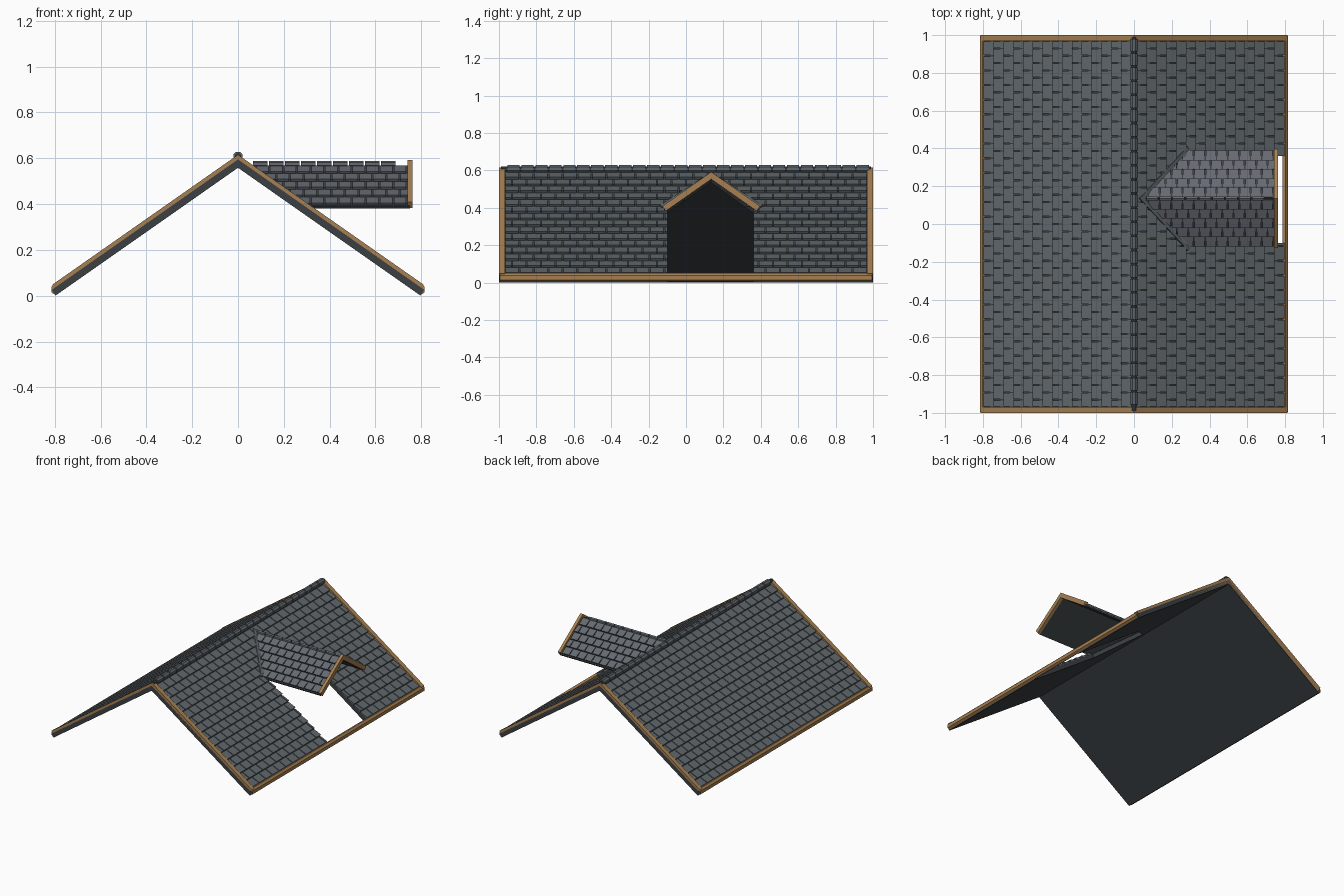
import bpy, bmesh, math
from mathutils import Vector

if "Cube" in bpy.data.objects:
    bpy.data.objects.remove(bpy.data.objects["Cube"])

A = math.radians(35)
SIN, COS, TAN = math.sin(A), math.cos(A), math.tan(A)
RIDGE_Z = 0.59                  # main roof centre line at the ridge
DORM_Y, DORM_Z = 0.135, 0.572   # dormer ridge line
HOLE = (-0.10, 0.36)            # opening under the dormer
HOLE_TOP, HOLE_SHOULDER = 0.061, 0.345


def material(name, rgb):
    m = bpy.data.materials.new(name)
    m.diffuse_color = (*rgb, 1)
    m.use_nodes = True
    m.node_tree.nodes["Principled BSDF"].inputs["Base Color"].default_value = m.diffuse_color
    return m


SLATE = material("slate", (0.115, 0.133, 0.146))
LIGHT = material("dormer slate", (0.132, 0.144, 0.166))
DARK = material("dark underlay", (0.044, 0.051, 0.057))
WOOD = material("wood", (0.38, 0.215, 0.085))


# Slope frames: u runs along the ridge, s down the slope, n out of it
def main_frame(side):
    return lambda u, s, n: Vector((side * (s * COS + n * SIN), u,
                                   RIDGE_Z - s * SIN + n * COS))


def dormer_frame(side):
    return lambda u, s, n: Vector((u, DORM_Y + side * (s * COS + n * SIN),
                                   DORM_Z - s * SIN + n * COS))


def loft(bm, a, b):
    """Solid between two matching outlines."""
    va, vb = [bm.verts.new(p) for p in a], [bm.verts.new(p) for p in b]
    bm.faces.new(va)
    bm.faces.new(vb[::-1])
    k = len(va)
    for i in range(k):
        j = (i + 1) % k
        bm.faces.new((va[j], va[i], vb[i], vb[j]))


def plate(bm, frame, outline, n0, n1):
    """Flat plate from a (u, s) outline, mitred where it meets the ridge."""
    def ring(n):
        return [frame(u, -n * TAN if s == 0 else s, n) for u, s in outline]
    loft(bm, ring(n0), ring(n1))


def rect(u0, u1, s0, s1):
    return [(u0, s0), (u1, s0), (u1, s1), (u0, s1)]


def finish(bm, name, mat):
    bmesh.ops.recalc_face_normals(bm, faces=bm.faces[:])
    me = bpy.data.meshes.new(name)
    bm.to_mesh(me)
    bm.free()
    me.materials.append(mat)
    ob = bpy.data.objects.new(name, me)
    bpy.context.collection.objects.link(ob)
    return ob


def tile(bm, frame, u0, u1, s0, s1, low, high, base):
    """Wedge slate, thicker at its lower edge."""
    top = [frame(u0, s0, low), frame(u1, s0, low),
           frame(u1, s1, high), frame(u0, s1, high)]
    bot = [frame(u, s, base) for u, s in rect(u0, u1, s0, s1)]
    loft(bm, bot, top)


def courses(bm, frame, u0, u1, s0, s1, rows, width, levels, hole=None):
    """Staggered rows of slates, leaving out an optional opening."""
    step, gap = (s1 - s0) / rows, 0.0065
    for r in range(rows):
        a, b = s0 + r * step, s0 + (r + 1) * step - gap
        spans = [(u0, u1)]
        if hole:
            h = hole((a + b) / 2)
            if h:
                spans = [(u0, h[0]), (h[1], u1)]
        start = u0 - (width / 2 if r % 2 else 0)
        for k in range(int((u1 - u0) / width) + 2):
            t0, t1 = start + k * width, start + (k + 1) * width - gap
            for lo, hi in spans:
                c0, c1 = max(t0, lo), min(t1, hi)
                if c1 - c0 > 0.008:
                    tile(bm, frame, c0, c1, a, b, *levels)


def opening(s):
    if s < HOLE_TOP:
        return None
    f = min(1, (s - HOLE_TOP) / (HOLE_SHOULDER - HOLE_TOP))
    return (DORM_Y + (HOLE[0] - DORM_Y) * f, DORM_Y + (HOLE[1] - DORM_Y) * f)


def rod(bm, axis, t0, t1, centre, r, sides=8):
    """Faceted bar along x or y."""
    rings = []
    for t in (t0, t1):
        ring = []
        for i in range(sides):
            g = 2 * math.pi * (i + 0.5) / sides
            c, z = centre[0] + r * math.cos(g), centre[1] + r * math.sin(g)
            ring.append(Vector((t, c, z)) if axis == "x" else Vector((c, t, z)))
        rings.append(ring)
    loft(bm, *rings)


def clip_to_roof(bm):
    """Trim dormer parts where they enter the main slope."""
    bmesh.ops.bisect_plane(bm, geom=bm.verts[:] + bm.edges[:] + bm.faces[:],
                           plane_co=(0, 0, RIDGE_Z), plane_no=(SIN, 0, COS),
                           clear_inner=True)
    bmesh.ops.holes_fill(bm, edges=[e for e in bm.edges if e.is_boundary], sides=0)


# Main roof
for side, label in ((-1, "left"), (1, "right")):
    fr = main_frame(side)
    # underlay panel, notched on the dormer side
    out = rect(-1, 1, 0, 0.99)
    if side > 0:
        out = [(-1, 0), (1, 0), (1, 0.99), (HOLE[1], 0.99), (HOLE[1], HOLE_SHOULDER),
               (DORM_Y, HOLE_TOP), (HOLE[0], HOLE_SHOULDER), (HOLE[0], 0.99), (-1, 0.99)]
    bm = bmesh.new()
    plate(bm, fr, out, -0.026, 0.004)
    finish(bm, label + "_roof_panel", DARK)

    # slates
    bm = bmesh.new()
    courses(bm, fr, -0.966, 0.966, 0.015, 0.965, 15, 0.0775,
            (0.007, 0.018, 0.003), opening if side > 0 else None)
    finish(bm, label + "_roof_slates", SLATE)

    # gable end boards
    bm = bmesh.new()
    for u0, u1 in ((-1, -0.968), (0.968, 1)):
        plate(bm, fr, rect(u0, u1, 0, 0.975), -0.02, 0.021)
    finish(bm, label + "_gable_boards", WOOD)

    # eaves board
    profile = ((0.785, 0.014), (0.799, 0.005), (0.815, 0.014),
               (0.815, 0.038), (0.803, 0.051), (0.785, 0.045))
    bm = bmesh.new()
    loft(bm, *[[Vector((side * x, y, z)) for x, z in profile] for y in (-0.995, 0.995)])
    finish(bm, label + "_eaves_board", WOOD)

# Ridge: dark core with separate caps
bm = bmesh.new()
rod(bm, "y", -0.99, 0.99, (0, 0.606), 0.015)
finish(bm, "ridge_core", DARK)
bm = bmesh.new()
for i in range(26):
    y = -0.955 + i * 0.0747
    rod(bm, "y", y, y + 0.066, (0, 0.608), 0.022)
finish(bm, "ridge_caps", SLATE)

# Dormer roof
for side, label in ((-1, "front"), (1, "back")):
    fr = dormer_frame(side)
    bm = bmesh.new()
    plate(bm, fr, rect(-0.05, 0.75, 0, 0.312), -0.015, -0.003)
    clip_to_roof(bm)
    finish(bm, "dormer_" + label + "_panel", DARK)

    bm = bmesh.new()
    courses(bm, fr, 0.02, 0.74, 0.01, 0.31, 5, 0.06, (0.0, 0.009, -0.004))
    clip_to_roof(bm)
    finish(bm, "dormer_" + label + "_slates", LIGHT)

    bm = bmesh.new()
    plate(bm, fr, rect(0.74, 0.762, 0, 0.308), -0.016, 0.016)
    finish(bm, "dormer_" + label + "_board", WOOD)

    # valley strip where the dormer meets the main slope
    y0, y1 = DORM_Y, DORM_Y + side * 0.262
    bm = bmesh.new()
    plate(bm, main_frame(1), [(y0, 0.025), (y0, 0.055), (y1, 0.345),
                              (y1 + side * 0.012, 0.335)], 0.004, 0.019)
    finish(bm, "dormer_" + label + "_valley", SLATE)

# Dormer ridge caps
bm = bmesh.new()
for i in range(9):
    x = 0.065 + i * 0.07
    rod(bm, "x", x, x + 0.063, (DORM_Y, 0.575), 0.012, 6)
finish(bm, "dormer_ridge_caps", LIGHT)
